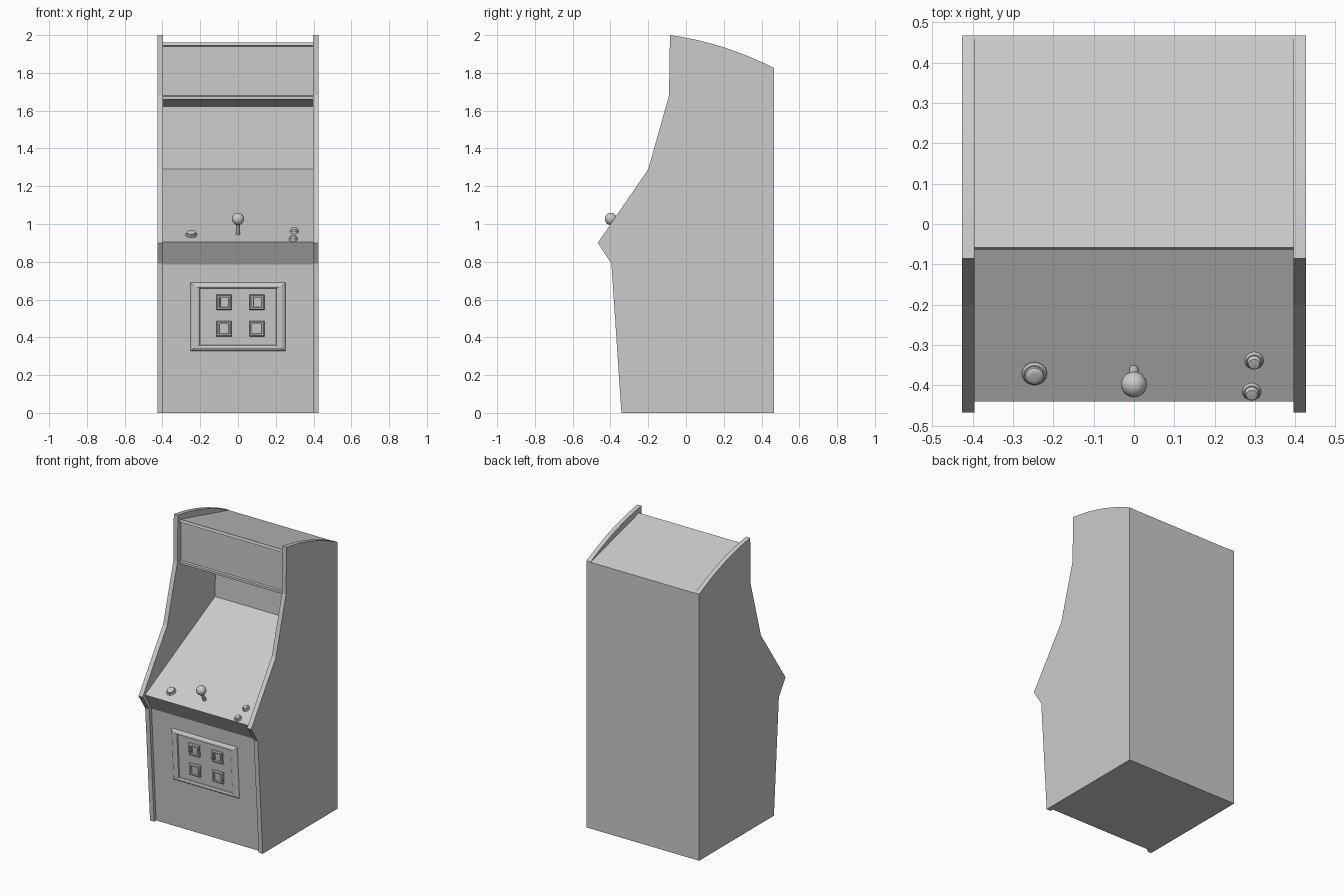
import bpy, bmesh, math
from mathutils import Matrix, Vector

if "Cube" in bpy.data.objects:
    bpy.data.objects.remove(bpy.data.objects["Cube"])


def finish(bm, name, matrix=Matrix(), smooth=False):
    bmesh.ops.recalc_face_normals(bm, faces=bm.faces)
    me = bpy.data.meshes.new(name)
    bm.to_mesh(me)
    bm.free()
    ob = bpy.data.objects.new(name, me)
    bpy.context.collection.objects.link(ob)
    ob.matrix_world = matrix
    if smooth:
        bpy.ops.object.select_all(action='DESELECT')
        ob.select_set(True)
        bpy.context.view_layer.objects.active = ob
        bpy.ops.object.shade_smooth_by_angle(angle=math.radians(40))
    return ob


def extrude_profile(name, profile, x0, x1):
    """Extrude a (y, z) outline between two x positions."""
    bm = bmesh.new()
    face = bm.faces.new([bm.verts.new((x0, y, z)) for y, z in profile])
    new = bmesh.ops.extrude_face_region(bm, geom=[face])['geom']
    bmesh.ops.translate(bm, vec=(x1 - x0, 0, 0),
                        verts=[v for v in new if isinstance(v, bmesh.types.BMVert)])
    return finish(bm, name)


def stack_loops(name, loops, matrix, smooth=False):
    """Skin successive loops of points and cap the last one."""
    bm = bmesh.new()
    rings = [[bm.verts.new(p) for p in loop] for loop in loops]
    n = len(rings[0])
    for a, b in zip(rings, rings[1:]):
        for i in range(n):
            j = (i + 1) % n
            bm.faces.new((a[i], a[j], b[j], b[i]))
    bm.faces.new(rings[-1])
    bm.faces.new(rings[0][::-1])
    return finish(bm, name, matrix, smooth)


def framed_panel(name, cx, cz, steps, matrix):
    """Nested rectangles (half width, half height, depth) facing -y."""
    loops = [[(cx + sx * w, -d, cz + sz * h)
              for sx, sz in ((-1, -1), (1, -1), (1, 1), (-1, 1))] for w, h, d in steps]
    return stack_loops(name, loops, matrix)


def lathe(name, profile, matrix, sides=24):
    """Turn (radius, height) steps round local z."""
    loops = [[(r * math.cos(t), r * math.sin(t), h)
              for t in (2 * math.pi * i / sides for i in range(sides))] for r, h in profile]
    return stack_loops(name, loops, matrix, True)


BACK, HALF, INNER = 0.467, 0.427, 0.396

# side panels, with an arched top edge
top_a, top_b = Vector((-0.085, 2.0)), Vector((BACK, 1.826))
arch = []
for i in range(11):
    t = i / 10
    p = top_b.lerp(top_a, t)
    arch.append((p.x, p.y + 0.025 * 4 * t * (1 - t)))
side = [(-0.342, 0), (BACK, 0)] + arch + [
    (-0.09, 1.68), (-0.20, 1.29), (-0.467, 0.9), (-0.395, 0.79)]
for label, s in (("left", -1), ("right", 1)):
    extrude_profile(label + "_side_panel", side, s * INNER, s * HALF)

# cabinet body: front, control deck, screen, back wall, marquee with trims, roof
body = [(-0.32, 0), (BACK, 0), (BACK, 1.824), (-0.058, 1.962), (-0.063, 1.944),
        (-0.052, 1.94), (-0.052, 1.68), (-0.063, 1.676), (-0.063, 1.66),
        (0.325, 1.622), (0.317, 1.29), (-0.315, 0.97), (-0.44, 0.905), (-0.37, 0.785)]
extrude_profile("cabinet_body", body, -INNER, INNER)

# coin door with raised rim
door = Matrix.Translation((0, -0.32, 0)) @ Matrix.Rotation(math.atan2(0.05, 0.785), 4, 'X')
framed_panel("coin_door", 0, 0.51, [
    (0.252, 0.182, -0.002), (0.245, 0.175, 0.008), (0.232, 0.165, 0.014),
    (0.215, 0.158, 0.014), (0.203, 0.152, 0.010), (0.20, 0.150, 0.003)], door)

# four coin openings, the upper pair with slots
for i, x in enumerate((-0.074, 0.1)):
    for j, z in enumerate((0.447, 0.587)):
        tag = f"{('left', 'right')[i]}_{('lower', 'upper')[j]}"
        framed_panel("coin_plate_" + tag, x, z, [
            (0.04, 0.04, 0.002), (0.04, 0.04, 0.014), (0.035, 0.035, 0.020),
            (0.027, 0.027, 0.020), (0.025, 0.025, 0.010)], door)
        if j:
            framed_panel("coin_slot_" + tag, x - 0.018, z, [
                (0.003, 0.022, 0.008), (0.003, 0.022, 0.018)], door)

# joystick on the sloping control deck
tilt = math.atan2(0.065, 0.125)
deck = Matrix.Translation((0, -0.44, 0.905)) @ Matrix.Rotation(tilt, 4, 'X')


def on_deck(x, y):
    return deck @ Matrix.Translation((x, (y + 0.44) / math.cos(tilt), 0))


lathe("joystick_shaft", [(0.011, -0.005), (0.011, 0.07)], on_deck(0, -0.36), 16)
bm = bmesh.new()
bmesh.ops.create_uvsphere(bm, u_segments=24, v_segments=16, radius=0.032)
finish(bm, "joystick_ball", Matrix.Translation((0, -0.398, 1.027)), True)

# push buttons: collar and domed cap
for name, x, y, r in (("left_button", -0.247, -0.37, 0.031),
                      ("right_back_button", 0.298, -0.338, 0.023),
                      ("right_front_button", 0.292, -0.415, 0.023)):
    lathe(name, [(r, -0.002), (r, 0.004), (r * 0.85, 0.009), (r * 0.74, 0.009),
                 (r * 0.74, 0.017), (r * 0.6, 0.021), (r * 0.3, 0.022)], on_deck(x, y))
